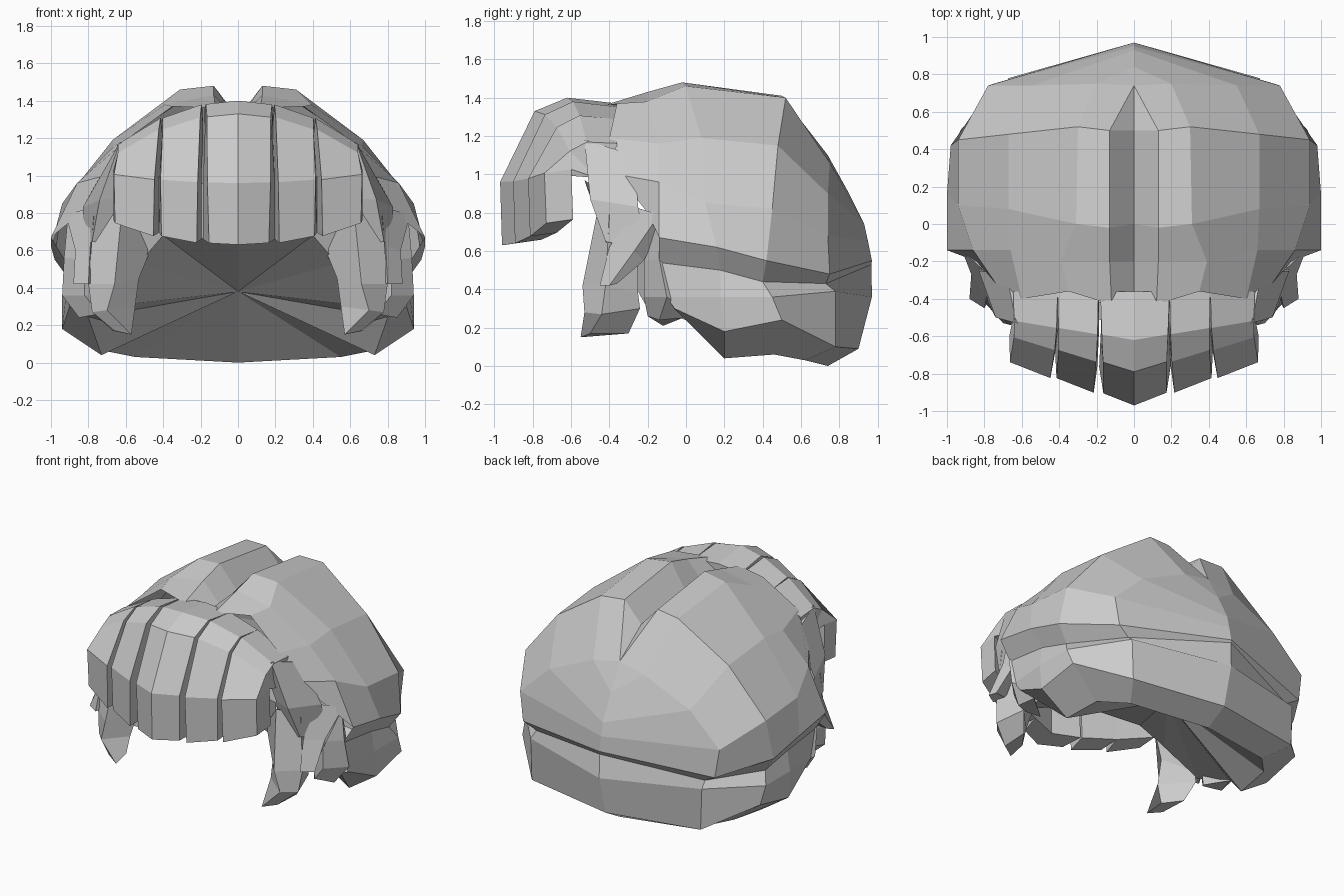
import bpy, bmesh

old = bpy.data.objects.get("Cube")
if old:
    bpy.data.objects.remove(old, do_unlink=True)

# Single matte grey for all hair
grey = bpy.data.materials.new("hair_grey")
grey.use_nodes = True
colour = (0.6, 0.6, 0.6, 1)
grey.diffuse_color = colour
for node in grey.node_tree.nodes:
    if node.type == 'BSDF_PRINCIPLED':
        node.inputs["Base Color"].default_value = colour
        node.inputs["Roughness"].default_value = 0.8


def add_face(bm, verts):
    """Add a face, dropping repeated corners where points coincide."""
    corners = []
    for v in verts:
        if all((v.co - other.co).length > 1e-4 for other in corners):
            corners.append(v)
    if len(corners) > 2:
        bm.faces.new(corners)


def bridge(bm, rows, closed=False):
    """Skin consecutive rows of points with quads; return the vertex rows."""
    grid = [[bm.verts.new(p) for p in row] for row in rows]
    for a, b in zip(grid, grid[1:]):
        count = len(a)
        for i in range(count if closed else count - 1):
            j = (i + 1) % count
            add_face(bm, (a[i], a[j], b[j], b[i]))
    return grid


def finish(bm, name, mirrored=True):
    """Weld, orient and store the mesh as a flat-shaded object."""
    bmesh.ops.remove_doubles(bm, verts=bm.verts[:], dist=0.001)
    bmesh.ops.recalc_face_normals(bm, faces=bm.faces[:])
    mesh = bpy.data.meshes.new(name)
    bm.to_mesh(mesh)
    bm.free()
    mesh.materials.append(grey)
    obj = bpy.data.objects.new(name, mesh)
    bpy.context.scene.collection.objects.link(obj)
    if mirrored:
        mirror = obj.modifiers.new("mirror", 'MIRROR')
        mirror.merge_threshold = 0.002
    return obj


def lock(name, sections, mirrored=True):
    """Closed strand lofted through ring-shaped sections, capped at both ends."""
    bm = bmesh.new()
    rings = bridge(bm, sections, closed=True)
    add_face(bm, rings[0])
    add_face(bm, rings[-1])
    return finish(bm, name, mirrored)


# Crown: arches from the parting out to the rim, front to back
crown = [
    [(0, -.37, 1.3), (.12, -.43, 1.36), (.35, -.36, 1.37),
     (.6, -.4, 1.19), (.71, -.36, 1), (.84, -.2, .8)],
    [(0, -.2, 1.29), (.13, -.2, 1.43), (.39, -.2, 1.38),
     (.66, -.14, 1.16), (.86, -.14, .96), (1, -.14, .67)],
    [(0, 0, 1.31), (.13, -.02, 1.48), (.31, 0, 1.46),
     (.67, .08, 1.19), (.94, .1, .85), (1, .16, .62)],
    [(0, .5, 1.27), (.13, .5, 1.41), (.3, .52, 1.4),
     (.67, .48, 1.15), (.94, .45, .82), (.98, .42, .55)],
    [(0, .74, 1.1), (0, .74, 1.1), (.2, .75, 1.06),
     (.55, .74, .9), (.78, .74, .68), (.75, .75, .48)],
    [(0, .74, 1.1), (0, .74, 1.1), (0, .84, .92),
     (0, .93, .74), (0, .95, .65), (0, .97, .55)],
]

# Under layer: rim, groove, outer wall and hem, front to back
under = [
    [(1, -.14, .67), (.92, -.14, .54), (.92, -.1, .36), (.9, -.06, .3), (.8, 0, .24)],
    [(1, .16, .62), (.92, .18, .5), (.94, .18, .36), (.94, .2, .18), (.73, .2, .04)],
    [(.98, .42, .55), (.9, .4, .44), (.94, .45, .36), (.93, .5, .24), (.7, .46, .06)],
    [(.75, .75, .48), (.66, .73, .43), (.67, .78, .39), (.66, .78, .1), (.55, .62, .03)],
    [(0, .97, .55), (0, .968, .53), (0, .97, .36), (0, .9, .09), (0, .74, 0)],
]

# Inner lining: a shallow fan from the hem and hairline to one deep point
hairline = [(.7, -.2, .3), (.53, -.33, .53), (.4, -.42, .68), (0, -.42, .65)]
edge = [row[-1] for row in reversed(under)] + hairline
deep_point = (0, .33, .38)

# Forehead wall rising behind the fringe
forehead = [
    [(.53, -.33, .53), (.4, -.42, .68), (0, -.42, .65)],
    [(.6, -.43, .85), (.3, -.5, .95), (0, -.53, .97)],
]

shell = bmesh.new()
for rows in (crown, under, [edge, [deep_point] * len(edge)], forehead):
    bridge(shell, rows)
finish(shell, "hair_shell")

# Fringe levels: reach, slant, width scale, height, droop, inner offsets in y and z
fringe_levels = [
    (.36, 0, .95, 1.37, .45, 0, -.1),
    (.62, .15, .95, 1.4, .5, .02, -.12),
    (.79, .27, .96, 1.33, .45, .14, -.14),
    (.97, .34, 1, .96, -.1, .14, .02),
    (.96, .34, 1, .63, -.25, .14, .02),
]


def fringe(name, xs, mirrored=True):
    """Curved strand whose front edges follow the given x positions."""
    middle = (xs[0] + xs[-1]) / 2
    sections = []
    for level, (reach, slant, scale, height, droop, dy, dz) in enumerate(fringe_levels):
        taper = 1 - 0.045 * level
        outer, inner = [], []
        for x in xs:
            px = (middle + (x - middle) * taper) * scale
            y = slant * abs(x) - reach
            z = height - droop * x * x
            outer.append((px, y, z))
            inner.append((x * scale * .98, y + dy, z + dz))
        sections.append(outer + inner[::-1])
    return lock(name, sections, mirrored)


fringe("middle_fringe", (-.19, 0, .2), mirrored=False)
fringe("inner_fringe", (.2, .43))
fringe("outer_fringe", (.43, .68))

# Temple panel joining the fringe to the side hair
lock("temple_panel", [
    [(.63, -.53, 1.18), (.68, -.27, 1.1), (.56, -.27, 1.1), (.54, -.5, 1.14)],
    [(.74, -.5, .87), (.83, -.25, .83), (.66, -.25, .83), (.62, -.46, .88)],
    [(.78, -.42, .65), (.83, -.2, .6), (.66, -.2, .58), (.6, -.38, .6)],
])

# Cheek lock hanging in front of the ear
lock("cheek_lock", [
    [(.62, -.46, .82), (.77, -.4, .8), (.7, -.25, .75), (.46, -.34, .62)],
    [(.66, -.54, .42), (.8, -.42, .42), (.72, -.25, .38), (.53, -.36, .45)],
    [(.7, -.53, .28), (.78, -.44, .27), (.72, -.24, .3), (.55, -.42, .3)],
    [(.57, -.55, .15), (.66, -.5, .17), (.67, -.3, .17), (.58, -.42, .17)],
])

# Small pointed lock sweeping forward over the ear
lock("ear_lock", [
    [(.78, -.27, .83), (.92, -.14, .79), (.86, -.13, .72), (.72, -.22, .78)],
    [(.79, -.4, .62), (.87, -.27, .6), (.84, -.22, .55), (.74, -.3, .6)],
    [(.8, -.45, .42), (.88, -.4, .42), (.85, -.36, .43), (.76, -.37, .43)],
])

# Lock behind the ear, closing the front of the under layer
lock("rear_lock", [
    [(.8, -.22, .8), (.91, -.14, .78), (.86, -.08, .7), (.76, -.18, .75)],
    [(.82, -.22, .55), (.93, -.14, .56), (.88, -.04, .5), (.74, -.16, .55)],
    [(.82, -.22, .36), (.94, -.1, .36), (.86, 0, .3), (.7, -.16, .36)],
    [(.74, -.2, .26), (.85, -.14, .24), (.82, -.02, .25), (.68, -.12, .21)],
])
